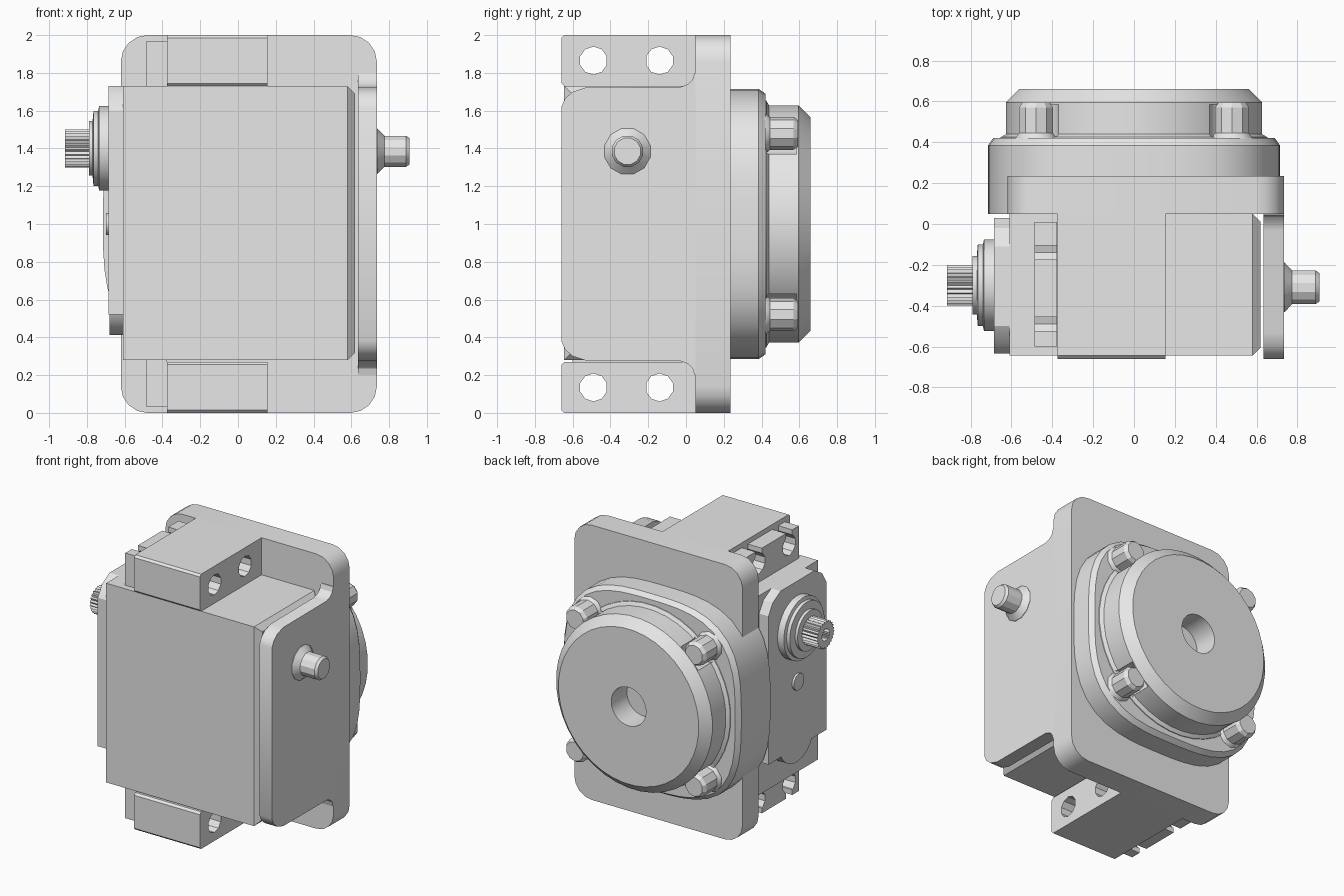
import bpy, bmesh, math
from mathutils import Vector

old = bpy.data.objects.get("Cube")
if old:
    bpy.data.objects.remove(old)

grey = bpy.data.materials.new("light_grey")
grey.use_nodes = True
grey.diffuse_color = (0.8, 0.8, 0.8, 1)
grey.node_tree.nodes["Principled BSDF"].inputs["Base Color"].default_value = (0.8, 0.8, 0.8, 1)


def finish(name, bm):
    bmesh.ops.recalc_face_normals(bm, faces=bm.faces)
    mesh = bpy.data.meshes.new(name)
    bm.to_mesh(mesh)
    bm.free()
    mesh.materials.append(grey)
    ob = bpy.data.objects.new(name, mesh)
    bpy.context.collection.objects.link(ob)
    return ob


def place(axis, u, v, t):
    """Map a 2D section point and a distance along the axis to 3D."""
    return Vector((t, u, v)) if axis == "X" else Vector((u, t, v))


def loft(name, axis, rings):
    """Join equal-sized rings of (u, v, t) points and cap both ends."""
    bm = bmesh.new()
    loops = [[bm.verts.new(place(axis, *p)) for p in ring] for ring in rings]
    n = len(loops[0])
    for a, b in zip(loops, loops[1:]):
        for i in range(n):
            j = (i + 1) % n
            bm.faces.new((a[i], a[j], b[j], b[i]))
    bm.faces.new(loops[0])
    bm.faces.new(loops[-1])
    return finish(name, bm)


def prism(name, axis, pts, t0, t1):
    return loft(name, axis, [[(u, v, t) for u, v in pts] for t in (t0, t1)])


def lathe(name, axis, centre, profile, n=32, shape=lambda i, a: 1):
    """Sweep (radius, distance) pairs round an axis; shape varies the radius."""
    angles = [2 * math.pi * (i + 0.5) / n for i in range(n)]
    return loft(name, axis, [
        [(centre[0] + r * shape(i, a) * math.cos(a),
          centre[1] + r * shape(i, a) * math.sin(a), t)
         for i, a in enumerate(angles)] for r, t in profile])


def box(name, lo, hi, bevel=0.0, pick=lambda e: True):
    bm = bmesh.new()
    bmesh.ops.create_cube(bm, size=1)
    for v in bm.verts:
        v.co = [l + (h - l) * (c + 0.5) for l, h, c in zip(lo, hi, v.co)]
    if bevel:
        bmesh.ops.bevel(bm, geom=[e for e in bm.edges if pick(e)], offset=bevel,
                        segments=1, profile=0.5, affect="EDGES")
    return finish(name, bm)


def cut(ob, cutters):
    """Subtract the cutters, then remove them."""
    for c in cutters:
        c.hide_render = True
        mod = ob.modifiers.new("cut", "BOOLEAN")
        mod.operation, mod.solver, mod.object = "DIFFERENCE", "EXACT", c
    bpy.context.view_layer.update()
    dg = bpy.context.evaluated_depsgraph_get()
    mesh = bpy.data.meshes.new_from_object(ob.evaluated_get(dg))
    ob.modifiers.clear()
    ob.data = mesh
    for c in cutters:
        bpy.data.objects.remove(c)


def rounded(u0, u1, v0, v1, r, seg=4):
    pts = []
    corners = ((u1 - r, v1 - r), (u0 + r, v1 - r), (u0 + r, v0 + r), (u1 - r, v0 + r))
    for k, (u, v) in enumerate(corners):
        for i in range(seg + 1):
            a = math.pi / 2 * (k + i / seg)
            pts.append((u + r * math.cos(a), v + r * math.sin(a)))
    return pts


# Motor body with a wider chamfer on the side next to the bracket wall
box("motor_body", (-0.61, -0.645, 0.28), (0.62, 0.05, 1.73), 0.04,
    lambda e: all(v.co.x > 0.6 for v in e.verts))

# Gear case cover on the right side
prism("gear_cover", "X", [(-0.635, 0.52), (0.03, 0.52), (0.03, 1.6), (-0.02, 1.68),
                          (-0.11, 1.73), (-0.5, 1.73), (-0.585, 1.68), (-0.635, 1.6)],
      -0.685, -0.6)
lathe("cover_foot", "X", (-0.3, 0.61), [(0.2, -0.6), (0.2, -0.68)], 24)
lathe("cover_button", "X", (-0.3, 1.0), [(0.06, -0.68), (0.06, -0.7)], 16)

# Stepped output boss and splined shaft with a screw hole
lathe("output_boss", "X", (-0.3, 1.4),
      [(0.225, -0.68), (0.225, -0.735), (0.2, -0.74), (0.2, -0.765),
       (0.145, -0.77), (0.145, -0.79)], 32)
lathe("splined_shaft", "X", (-0.3, 1.4),
      [(0.1, -0.78), (0.1, -0.915), (0.045, -0.915), (0.045, -0.82)], 50,
      lambda i, a: 1 if i % 2 else 0.88)

# Bracket back plate
prism("bracket_back_plate", "Y", rounded(-0.62, 0.735, 0, 2, 0.14), 0.05, 0.235)

# Bracket side wall, its top edge flaring into the back plate
edge = [(-0.66, 1.62), (-0.64, 1.665), (-0.6, 1.7), (-0.53, 1.723), (-0.03, 1.725),
        (0.01, 1.74), (0.035, 1.765), (0.045, 1.8), (0.06, 1.8)]
prism("bracket_side_wall", "X", edge + [(y, 2 - z) for y, z in reversed(edge)], 0.635, 0.735)

# Pivot pin on the side wall
lathe("pivot_pin", "X", (-0.31, 1.385),
      [(0.125, 0.72), (0.125, 0.738), (0.085, 0.775), (0.085, 0.89), (0.072, 0.908)], 12)

# Bracket lugs and slotted motor ears, above and below the body
for side in ("upper", "lower"):
    def height(z):
        return z if side == "upper" else 2 - z

    def span(name, x0, x1, y0, y1, z0, z1):
        a, b = sorted((height(z0), height(z1)))
        return box(name, (x0, y0, a), (x1, y1, b))

    lug = prism(side + "_lug", "X",
                [(-0.66, height(1.745)), (-0.645, height(1.73)), (0.06, height(1.73)),
                 (0.06, height(2)), (-0.645, height(2)), (-0.66, height(1.985))],
                -0.375, 0.155)
    ear = span(side + "_ear", -0.488, -0.376, -0.6, 0.01, 1.72, 1.965)
    for y in (-0.49, -0.14):
        for part in (lug, ear):
            cut(part, [lathe("hole_cutter", "X", (y, height(1.865)),
                             [(0.074, -0.7), (0.074, 0.4)], 10)])
        cut(ear, [span("slot_cutter", -0.6, -0.3, y - 0.035, y + 0.035, 1.87, 2.1)])

# Rounded-square flange on the back
lathe("hub_flange", "Y", (0, 1), [(0.715, 0.05), (0.715, 0.385), (0.69, 0.42)], 48,
      lambda i, a: (abs(math.cos(a)) ** 3.1 + abs(math.sin(a)) ** 3.1) ** (-1 / 3.1))

# Round hub with a centre recess and pockets round the bolts
hub = lathe("round_hub", "Y", (0, 1),
            [(0.66, 0.4), (0.655, 0.425), (0.63, 0.44), (0.63, 0.595), (0.565, 0.66),
             (0.14, 0.66), (0.14, 0.48)], 40)
corners = [(x, 1 + z) for x in (-0.48, 0.48) for z in (-0.48, 0.48)]
cut(hub, [lathe("pocket_cutter", "Y", c, [(0.115, 0.43), (0.115, 0.585)], 20)
          for c in corners])
for (x, z) in corners:
    name = ("upper" if z > 1 else "lower") + ("_left" if x > 0 else "_right") + "_bolt"
    lathe(name, "Y", (x, z), [(0.11, 0.4), (0.1, 0.43), (0.087, 0.445),
                              (0.087, 0.57), (0.07, 0.594)], 10)

# Smooth round surfaces, keeping edges sharp
bpy.ops.object.select_all(action="DESELECT")
for ob in bpy.context.scene.objects:
    if ob.type == "MESH":
        ob.select_set(True)
        bpy.context.view_layer.objects.active = ob
bpy.ops.object.shade_smooth_by_angle(angle=math.radians(28))
bpy.ops.object.select_all(action="DESELECT")
